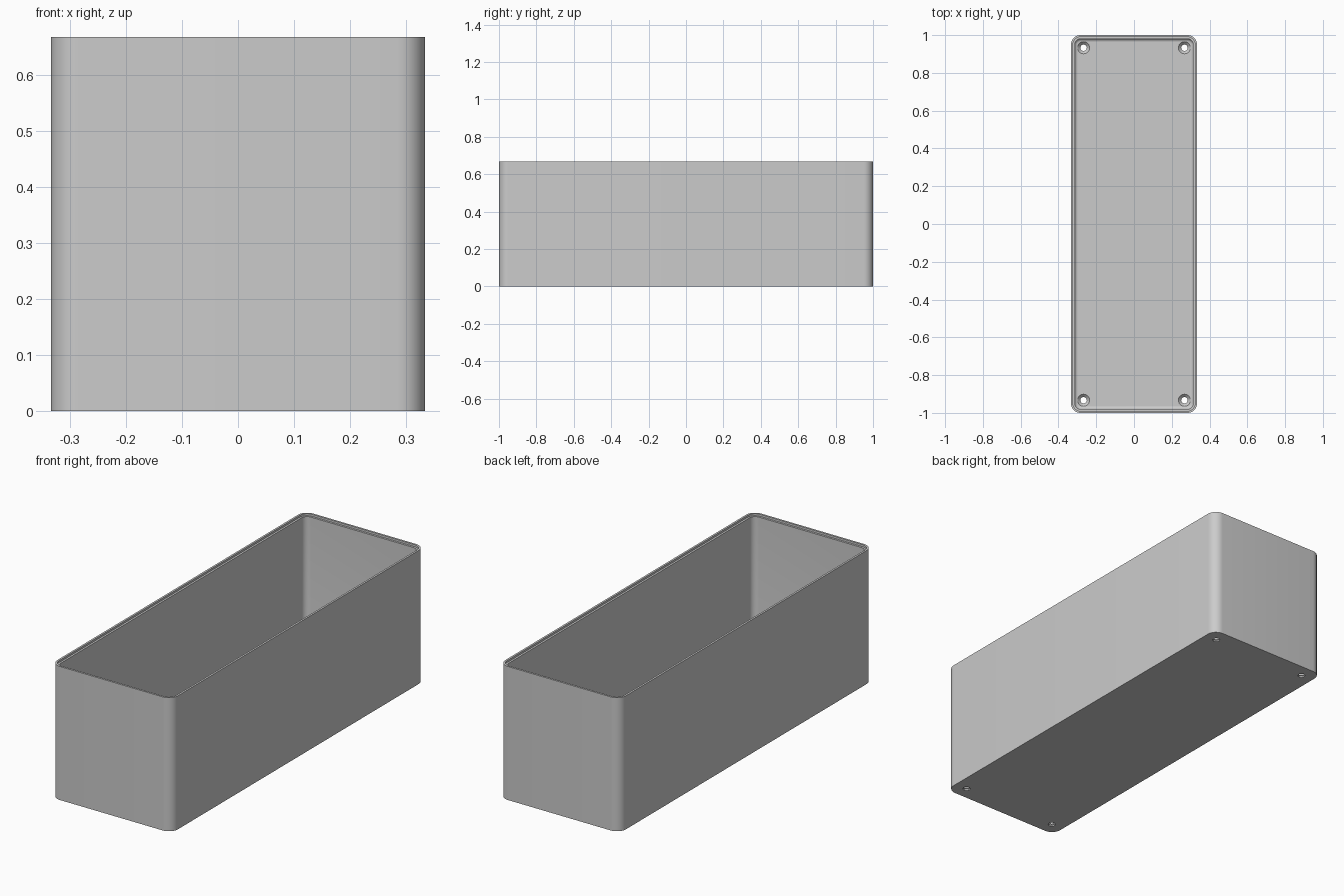
import bpy, bmesh, math

cube = bpy.data.objects.get("Cube")
if cube:
    bpy.data.objects.remove(cube, do_unlink=True)

WIDTH, LENGTH, HEIGHT = 0.667, 2.0, 0.667
RADIUS, FLOOR, WALL, FILLET = 0.05, 0.022, 0.02, 0.016
CORNER_STEPS = 10

grey = bpy.data.materials.new("light grey")
grey.use_nodes = True
colour = (0.6, 0.6, 0.6, 1)
grey.diffuse_color = colour
grey.node_tree.nodes["Principled BSDF"].inputs["Base Color"].default_value = colour


def rounded_ring(bm, inset, z):
    """Rounded rectangle of vertices, offset inwards from the outer wall."""
    r = RADIUS - inset
    cx, cy = WIDTH / 2 - RADIUS, LENGTH / 2 - RADIUS
    ring = []
    for i, (sx, sy) in enumerate([(1, 1), (-1, 1), (-1, -1), (1, -1)]):
        for k in range(CORNER_STEPS + 1):
            a = math.pi / 2 * (i + k / CORNER_STEPS)
            ring.append(bm.verts.new((sx * cx + r * math.cos(a), sy * cy + r * math.sin(a), z)))
    return ring


def circle_ring(bm, x, y, r, z, n=32):
    return [bm.verts.new((x + r * math.cos(math.tau * k / n), y + r * math.sin(math.tau * k / n), z))
            for k in range(n)]


def loft(bm, rings):
    """Skin consecutive rings and cap both ends."""
    for a, b in zip(rings, rings[1:]):
        n = len(a)
        for i in range(n):
            j = (i + 1) % n
            bm.faces.new((a[i], a[j], b[j], b[i]))
    bm.faces.new(rings[0][::-1])
    bm.faces.new(rings[-1])


def make_object(name, bm):
    bmesh.ops.recalc_face_normals(bm, faces=bm.faces)
    mesh = bpy.data.meshes.new(name)
    bm.to_mesh(mesh)
    bm.free()
    mesh.materials.append(grey)
    obj = bpy.data.objects.new(name, mesh)
    bpy.context.collection.objects.link(obj)
    return obj


# Open box: outer wall, stepped rim, inner wall, filleted floor
profile = [(0, 0), (0, HEIGHT), (0.010, HEIGHT), (0.010, HEIGHT - 0.01), (WALL, HEIGHT - 0.01)]
for k in range(7):
    a = math.pi / 2 * k / 6
    profile.append((WALL + FILLET * (1 - math.cos(a)), FLOOR + FILLET * (1 - math.sin(a))))
bm = bmesh.new()
loft(bm, [rounded_ring(bm, inset, z) for inset, z in profile])
box = make_object("open_box", bm)

# Countersunk screw hole cutters in the four floor corners
bm = bmesh.new()
for sx in (-1, 1):
    for sy in (-1, 1):
        x, y = sx * 0.267, sy * 0.933
        loft(bm, [circle_ring(bm, x, y, r, z) for r, z in
                  [(0.017, -0.02), (0.017, 0.007), (0.032, FLOOR), (0.032, 0.06)]])
cutter = make_object("screw_hole_cutter", bm)
cutter.hide_render = True
cutter.hide_viewport = False

# Cut the holes, then remove the helper
mod = box.modifiers.new("screw_holes", "BOOLEAN")
mod.object = cutter
mod.operation = "DIFFERENCE"
mod.solver = "EXACT"
bpy.ops.object.select_all(action="DESELECT")
bpy.context.view_layer.objects.active = box
box.select_set(True)
bpy.ops.object.modifier_apply(modifier=mod.name)
bpy.data.objects.remove(cutter, do_unlink=True)
bpy.ops.object.shade_smooth_by_angle(angle=math.radians(30))
